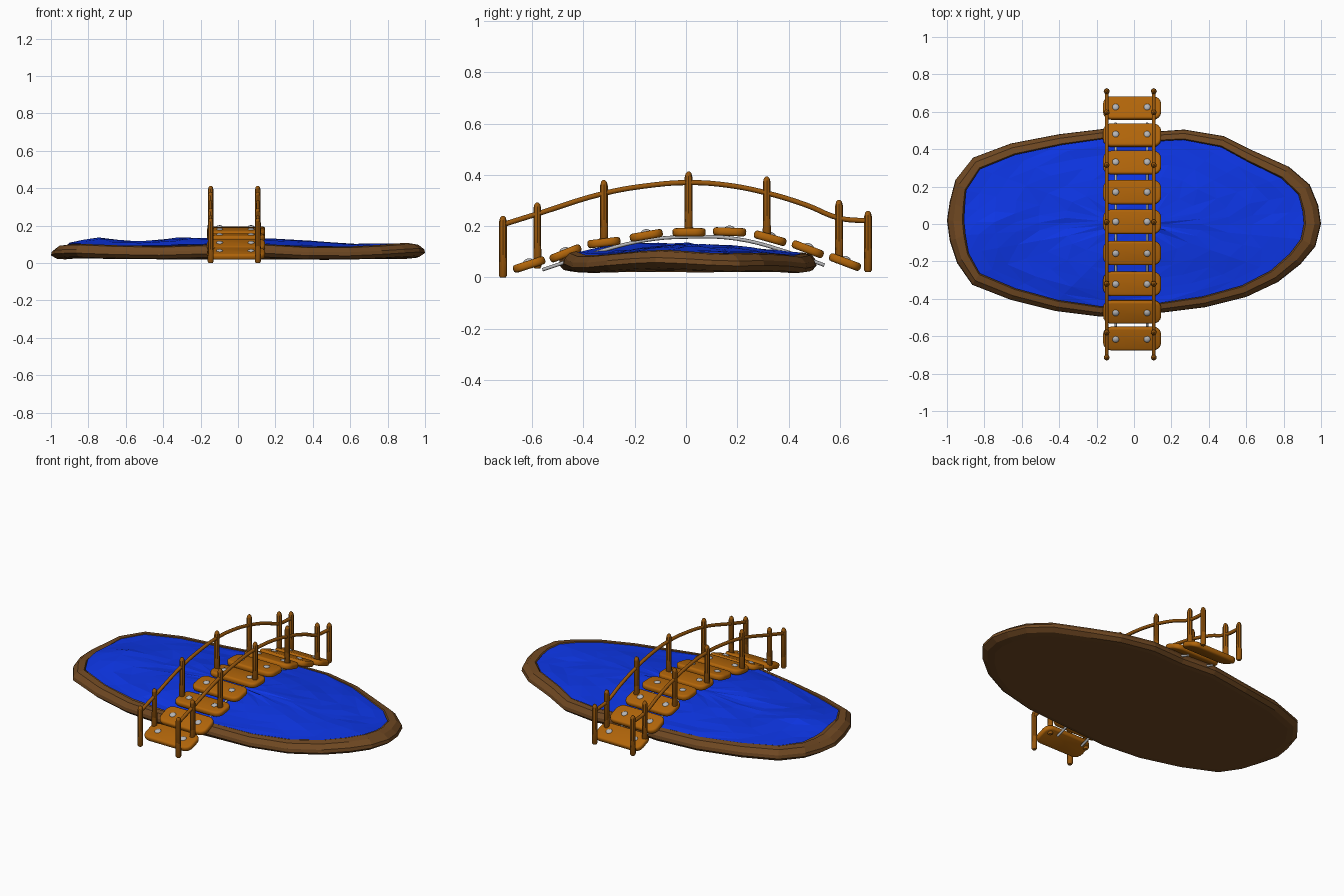
import bpy, bmesh, math, random
from mathutils import Matrix, Vector

if "Cube" in bpy.data.objects:
    bpy.data.objects.remove(bpy.data.objects["Cube"])

random.seed(4)


def material(name, rgb):
    m = bpy.data.materials.new(name)
    m.diffuse_color = (*rgb, 1)
    m.use_nodes = True
    m.node_tree.nodes["Principled BSDF"].inputs["Base Color"].default_value = m.diffuse_color
    return m


EARTH = material("earth brown", (0.16, 0.065, 0.016))
WATER = material("water blue", (0.004, 0.037, 0.80))
WOOD = material("plank wood", (0.44, 0.13, 0.003))
POST = material("post wood", (0.32, 0.098, 0.004))
METAL = material("grey metal", (0.46, 0.46, 0.47))


def finish(name, bm, mat, smooth=True):
    bmesh.ops.recalc_face_normals(bm, faces=bm.faces)
    me = bpy.data.meshes.new(name)
    bm.to_mesh(me)
    bm.free()
    me.materials.append(mat)
    if smooth:
        for p in me.polygons:
            p.use_smooth = True
        me.set_sharp_from_angle(angle=math.radians(40))
    ob = bpy.data.objects.new(name, me)
    bpy.context.collection.objects.link(ob)
    return ob


def skin(bm, rings):
    """Join successive closed rings of points with quads."""
    vr = [[bm.verts.new(p) for p in r] for r in rings]
    for a, b in zip(vr, vr[1:]):
        n = len(a)
        for i in range(n):
            bm.faces.new((a[i], a[(i + 1) % n], b[(i + 1) % n], b[i]))
    return vr


def tube(name, pts, radius, mat):
    cu = bpy.data.curves.new(name, 'CURVE')
    cu.dimensions = '3D'
    cu.bevel_depth = radius
    cu.bevel_resolution = 2
    cu.use_fill_caps = True
    cu.resolution_u = 5
    sp = cu.splines.new('BEZIER')
    sp.bezier_points.add(len(pts) - 1)
    for bp, p in zip(sp.bezier_points, pts):
        bp.co = p
        bp.handle_left_type = bp.handle_right_type = 'AUTO'
    cu.materials.append(mat)
    ob = bpy.data.objects.new(name, cu)
    bpy.context.collection.objects.link(ob)
    bpy.ops.object.select_all(action='DESELECT')
    ob.select_set(True)
    bpy.context.view_layer.objects.active = ob
    bpy.ops.object.convert(target='MESH')


# Pond outline, seen from above
OUT = [(-1, .02), (-.985, .12), (-.955, .235), (-.86, .355), (-.66, .43), (-.40, .48),
       (-.15, .51), (.06, .49), (.27, .505), (.48, .47), (.63, .395), (.83, .305),
       (.94, .21), (.985, .10), (1, 0), (.97, -.12), (.89, -.215), (.77, -.31),
       (.60, -.39), (.38, -.445), (.14, -.475), (-.18, -.495), (-.42, -.465),
       (-.66, -.405), (-.865, -.325), (-.945, -.21), (-.985, -.09)]


def inset(d):
    """Outline moved inwards, further at the two long ends."""
    r = []
    for x, y in OUT:
        n = Vector((x, y * 4)).normalized()
        k = d * (0.047 + 0.040 * abs(n.x))
        r.append((x - n.x * k, y - n.y * k))
    return r


def wave(x, y):
    return (.007 * math.sin(7 * x + 1.0) + .005 * math.sin(11 * y - 4 * x)
            + random.uniform(-.003, .003))


WAVE = [wave(x, y) for x, y in OUT]


def level(d, z, k):
    return [(x, y, z + k * w) for (x, y), w in zip(inset(d), WAVE)]


# Earth rim with closed underside
bm = bmesh.new()
rings = skin(bm, [level(.85, .022, .6), level(.35, .026, .8), level(0, .045, 1),
                  level(.05, .064, 1), level(.4, .088, 1), level(.95, .094, 1),
                  level(1.2, .060, 1)])
bm.faces.new(rings[0])
finish("pond_bank", bm, EARTH, smooth=False)

# Faceted water with swells: x, y, height, spread
BUMPS = [(-.75, -.02, .036, .11), (-.27, -.22, .030, .13), (-.25, .1, .012, .12),
         (.14, .08, .020, .18), (.45, -.1, .006, .15)]


def swell(x, y, f):
    z = .091 + (1 - f ** 2) * (.020 - .010 * x)
    for bx, by, amp, s in BUMPS:
        z += amp * math.exp(-((x - bx) ** 2 + (y - by) ** 2) / (2 * s * s))
    return z


bm = bmesh.new()
edge = inset(1.05)
rings = []
for f in (1, .92, .82, .70, .56, .40, .2):
    ring = []
    for (x, y), w in zip(edge, WAVE):
        jit = random.uniform(-.004, .004) if f < 1 else 0
        ring.append((x * f, y * f, swell(x * f, y * f, f) + w * f ** 3 + jit))
    rings.append(ring)
vr = skin(bm, rings)
c = bm.verts.new((0, 0, swell(0, 0, 0)))
last = vr[-1]
for i in range(len(last)):
    bm.faces.new((last[i], last[(i + 1) % len(last)], c))
bmesh.ops.triangulate(bm, faces=bm.faces)
finish("water", bm, WATER, smooth=False)

# Planks with two bolts each: y, z, slope
PLANKS = [(-.612, .050, .32), (-.47, .094, .40), (-.32, .136, .12), (-.155, .164, .17),
          (.012, .176, 0), (.17, .178, -.04), (.328, .153, -.28), (.475, .110, -.38),
          (.62, .060, -.38)]
for i, (y, z, slope) in enumerate(PLANKS, 1):
    place = Matrix.Translation((-.01, y, z)) @ Matrix.Rotation(math.atan(slope), 4, 'X')
    bm = bmesh.new()
    bmesh.ops.create_cube(bm, size=1, matrix=Matrix.Diagonal((.31, .130, .032, 1)))
    upright = [e for e in bm.edges if abs(e.verts[0].co.z - e.verts[1].co.z) > .01]
    bmesh.ops.bevel(bm, geom=upright, offset=.042, segments=4, profile=.5, affect='EDGES')
    lips = [e for e in bm.edges if abs(e.verts[0].co.z - e.verts[1].co.z) < .001]
    bmesh.ops.bevel(bm, geom=lips, offset=.012, segments=3, profile=.5, affect='EDGES')
    bm.transform(place)
    finish(f"plank_{i}", bm, WOOD)
    bm = bmesh.new()
    for x in (-.088, .08):
        bmesh.ops.create_uvsphere(bm, u_segments=12, v_segments=8, radius=.019,
                                  matrix=Matrix.Translation((x, 0, .013)) @
                                  Matrix.Diagonal((1, 1, .6, 1)))
    bm.transform(place)
    finish(f"plank_bolts_{i}", bm, METAL)

# Metal cables under the planks
CABLE = [(-.56, .030), (-.35, .098), (-.15, .146), (.01, .158), (.2, .150), (.4, .098),
         (.54, .048)]
for side, x in (("left", -.098), ("right", .07)):
    tube(f"{side}_cable", [(x, y, z) for y, z in CABLE], .007, METAL)

# Posts (y, bottom, top) and handrails on both sides
POSTS = [(-.714, 0, .24), (-.58, .035, .293), (-.32, .135, .38), (.01, .165, .413),
         (.315, .142, .393), (.597, .055, .303), (.710, .022, .26)]
RAIL = [(-.718, .205), (-.58, .248), (-.32, .328), (-.15, .358), (.01, .370), (.16, .360),
        (.313, .330), (.47, .282), (.595, .232), (.712, .220)]
for side, x in (("left", -.146), ("right", .106)):
    for i, (y, z0, z1) in enumerate(POSTS, 1):
        bm = bmesh.new()
        prof = [(.011, z0), (.016, z0 + .008), (.015, (z0 + z1) / 2), (.015, z1 - .022),
                (.011, z1 - .007), (.004, z1)]
        vr = skin(bm, [[(x + r * math.cos(a * math.pi / 4), y + r * math.sin(a * math.pi / 4), z)
                        for a in range(8)] for r, z in prof])
        bm.faces.new(vr[0])
        bm.faces.new(vr[-1])
        finish(f"{side}_post_{i}", bm, POST)
    tube(f"{side}_handrail", [(x, y, z) for y, z in RAIL], .010, POST)
